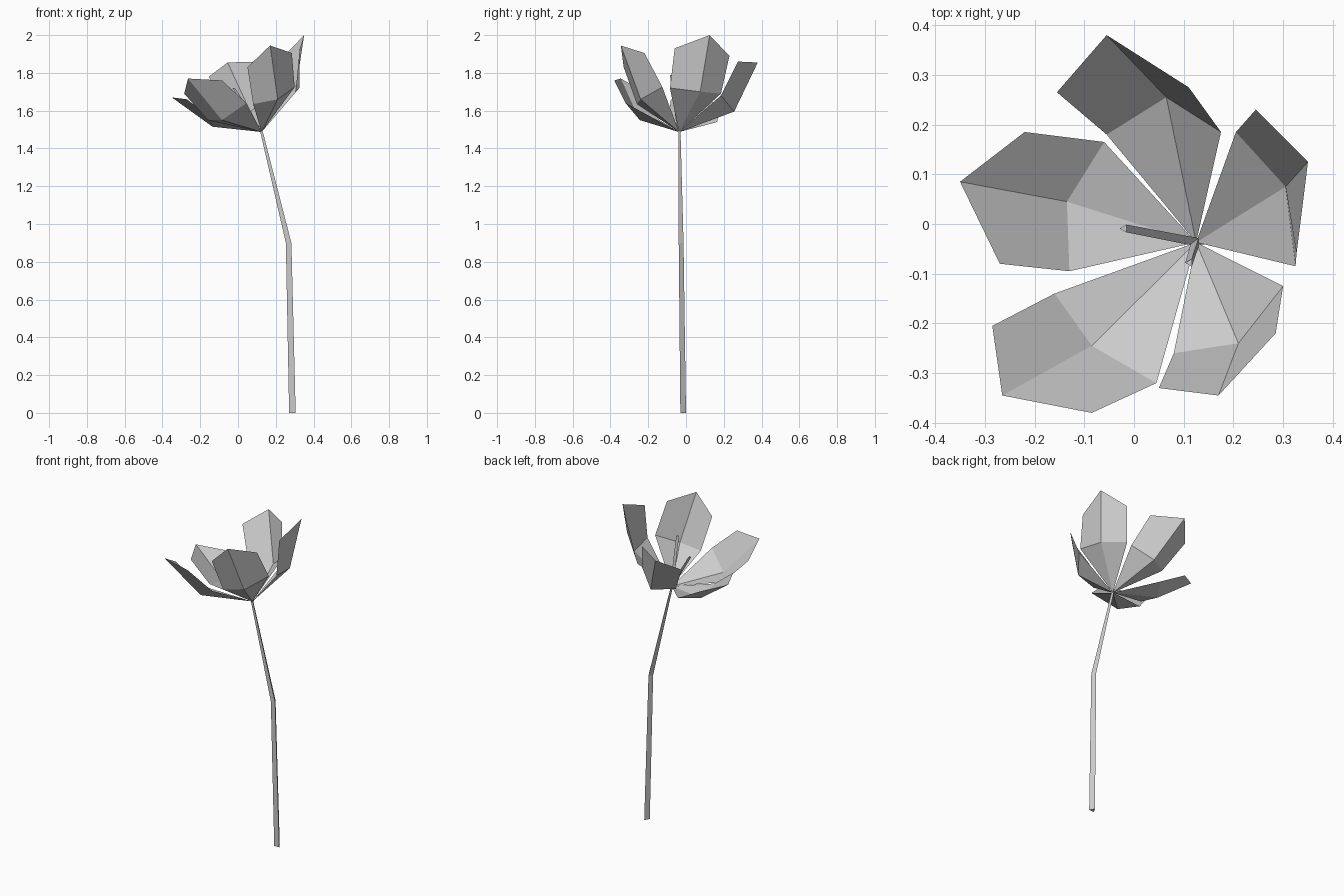
import bpy
import bmesh
import math
from mathutils import Vector

default_cube = bpy.data.objects.get("Cube")
if default_cube:
    bpy.data.objects.remove(default_cube, do_unlink=True)

# One plain grey for the whole flower
grey = bpy.data.materials.new("plain_grey")
grey.use_nodes = True
colour = (0.6, 0.6, 0.6, 1)
grey.diffuse_color = colour
grey.node_tree.nodes["Principled BSDF"].inputs["Base Color"].default_value = colour

HEART = Vector((0.125, -0.037, 1.487))  # where the petals meet


def finish(name, bm):
    """Turn a bmesh into a flat shaded object."""
    mesh = bpy.data.meshes.new(name)
    bm.to_mesh(mesh)
    bm.free()
    mesh.materials.append(grey)
    obj = bpy.data.objects.new(name, mesh)
    bpy.context.collection.objects.link(obj)
    return obj


def make_petal(name, middle_row, tip_row):
    """Folded sheet: a fan from the heart, then two panels up to the tips."""
    bm = bmesh.new()
    heart = bm.verts.new(HEART)
    middle = [bm.verts.new(p) for p in middle_row]
    tips = [bm.verts.new(p) for p in tip_row]
    for i in range(2):
        bm.faces.new((heart, middle[i], middle[i + 1]))
        bm.faces.new((middle[i], tips[i], tips[i + 1], middle[i + 1]))
    bmesh.ops.recalc_face_normals(bm, faces=bm.faces)
    return finish(name, bm)


def make_stalk(name, path, radii, turn=math.radians(90)):
    """Three sided tapering tube along a path, with level cross sections."""
    bm = bmesh.new()
    rings = []
    for point, radius in zip(path, radii):
        ring = []
        for side in range(3):
            angle = turn + side * math.tau / 3
            offset = Vector((math.cos(angle), math.sin(angle), 0)) * radius
            ring.append(bm.verts.new(Vector(point) + offset))
        rings.append(ring)
    for low, high in zip(rings, rings[1:]):
        for side in range(3):
            after = (side + 1) % 3
            bm.faces.new((low[side], low[after], high[after], high[side]))
    bm.faces.new(rings[0][::-1])
    bm.faces.new(rings[-1])
    bmesh.ops.recalc_face_normals(bm, faces=bm.faces)
    return finish(name, bm)


# Petals: middle row, then tip row
make_petal("back_petal",
           [(-.055, .18, 1.6), (.065, .255, 1.595), (.175, .185, 1.68)],
           [(-.155, .265, 1.78), (-.055, .38, 1.855), (.11, .275, 1.86)])
make_petal("left_petal",
           [(.205, .185, 1.69), (.305, .075, 1.7), (.325, -.085, 1.72)],
           [(.245, .23, 1.89), (.35, .125, 2), (.327, -.06, 1.93)])
make_petal("right_petal",
           [(-.06, .165, 1.54), (-.135, .045, 1.515), (-.13, -.095, 1.55)],
           [(-.22, .185, 1.63), (-.35, .085, 1.67), (-.27, -.08, 1.66)])
make_petal("front_right_petal",
           [(-.16, -.14, 1.55), (-.085, -.245, 1.55), (.045, -.32, 1.64)],
           [(-.285, -.205, 1.69), (-.265, -.345, 1.77), (-.085, -.38, 1.76)])
make_petal("front_left_petal",
           [(.08, -.26, 1.635), (.21, -.24, 1.66), (.3, -.125, 1.725)],
           [(.05, -.33, 1.83), (.17, -.345, 1.945), (.285, -.22, 1.905)])

# Bent stem, flat side to the front
make_stalk("stem",
           [(.288, -.02, 0), (.268, -.03, .9), HEART],
           [.02, .017, .008])

# Two thin stamens rising from the heart
for name, tip in (("tall_stamen", (.112, -.078, 1.79)),
                  ("leaning_stamen", (-.02, -.009, 1.72))):
    make_stalk(name, [HEART, tip], [.01, .009], turn=math.radians(180))
